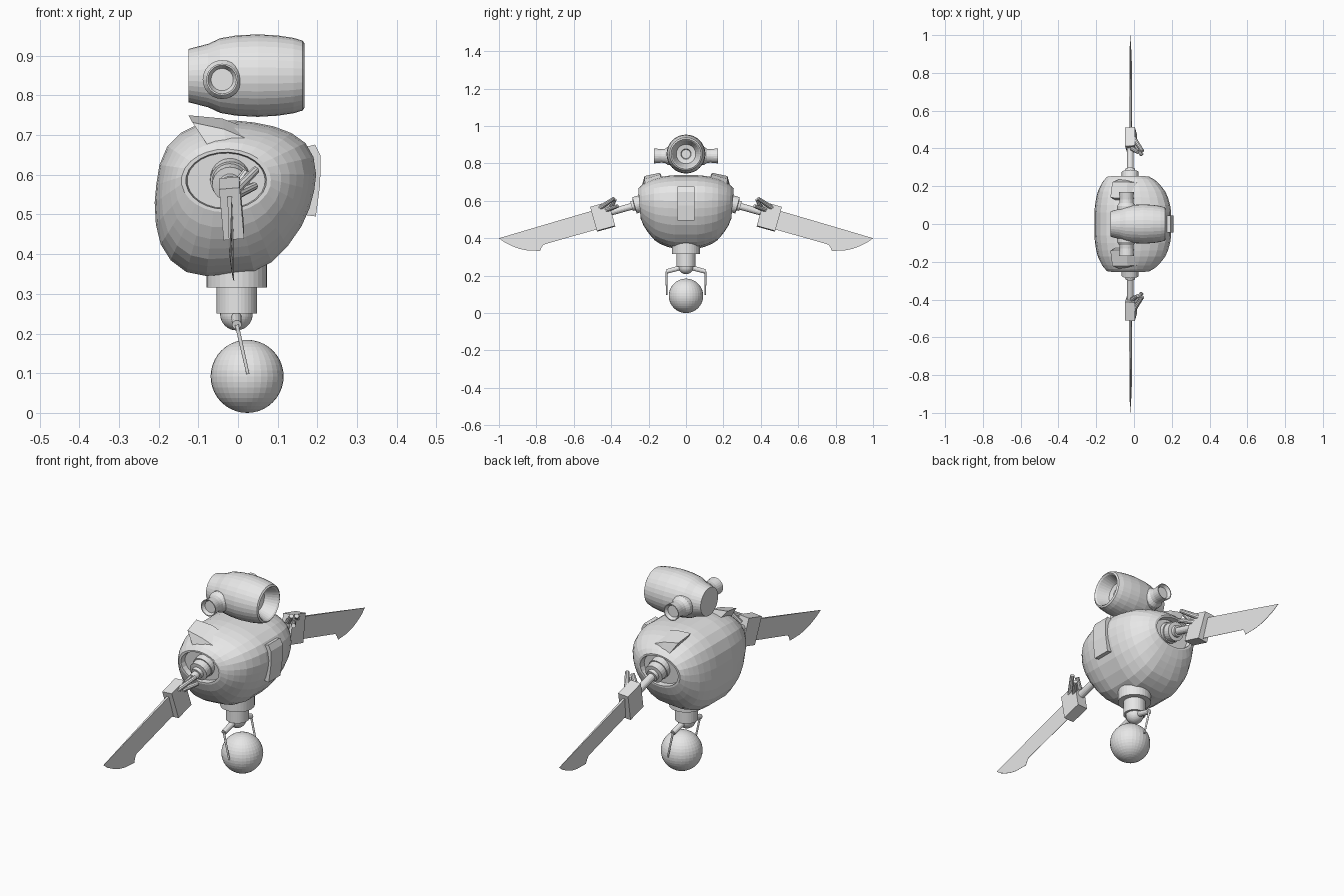
import bpy, bmesh, math
from mathutils import Vector

if "Cube" in bpy.data.objects:
    bpy.data.objects.remove(bpy.data.objects["Cube"])

grey = bpy.data.materials.new("plain_grey")
grey.diffuse_color = (0.8, 0.8, 0.8, 1)
grey.use_nodes = True
grey.node_tree.nodes["Principled BSDF"].inputs["Base Color"].default_value = grey.diffuse_color


def finish(name, bm, mirror=False):
    bmesh.ops.recalc_face_normals(bm, faces=bm.faces)
    me = bpy.data.meshes.new(name)
    bm.to_mesh(me)
    bm.free()
    me.materials.append(grey)
    ob = bpy.data.objects.new(name, me)
    bpy.context.collection.objects.link(ob)
    if mirror:
        m = ob.modifiers.new("mirror", 'MIRROR')
        m.use_axis = (False, True, False)
        m.use_mirror_merge = False
    return ob


def loft(name, rings, mirror=False):
    """Skin closed rings of equal length and cap both ends."""
    bm = bmesh.new()
    vs = [[bm.verts.new(p) for p in r] for r in rings]
    n = len(vs[0])
    for a, b in zip(vs, vs[1:]):
        for i in range(n):
            j = (i + 1) % n
            bm.faces.new((a[i], a[j], b[j], b[i]))
    bm.faces.new(vs[0])
    bm.faces.new(vs[-1])
    return finish(name, bm, mirror)


def lathe(name, start, axis, profile, sides=32, mirror=False):
    """Profile is (distance along axis, radius)."""
    start, axis = Vector(start), Vector(axis).normalized()
    u = axis.orthogonal().normalized()
    v = axis.cross(u)
    rings = []
    for d, r in profile:
        rings.append([start + axis * d + (u * math.cos(t) + v * math.sin(t)) * r
                      for t in (2 * math.pi * i / sides for i in range(sides))])
    return loft(name, rings, mirror)


def rod(name, a, b, r0, r1=None, sides=12, mirror=True):
    d = Vector(b) - Vector(a)
    return lathe(name, a, d, [(0, r0), (d.length, r1 or r0)], sides, mirror)


def ball(name, centre, r):
    bm = bmesh.new()
    bmesh.ops.create_uvsphere(bm, u_segments=32, v_segments=20, radius=r)
    bmesh.ops.translate(bm, vec=centre, verts=bm.verts)
    return finish(name, bm)


# Torso: side outline blending into the oval shoulder sockets
outline = [(.197, .60), (.19, .645), (.17, .68), (.135, .705), (.09, .722), (.04, .732),
           (-.01, .737), (-.06, .735), (-.105, .725), (-.145, .705), (-.178, .672),
           (-.198, .625), (-.206, .575), (-.21, .53), (-.207, .475), (-.195, .425),
           (-.17, .385), (-.13, .355), (-.08, .345), (-.02, .35), (.04, .357),
           (.085, .38), (.125, .42), (.16, .47), (.18, .515), (.192, .56)]


def section(y, f, k=1.0):
    ring = []
    for x, z in outline:
        t = math.atan2(z - .55, x + .02)
        ex, ez = -.03 + .113 * k * math.cos(t), .585 + .08 * k * math.sin(t)
        px, pz = x + (ex - x) * f, z + (ez - z) * f
        ring.append((px, y + f * .08 * (pz - .585), pz))
    return ring


half = [section(*s) for s in [(.06, 0), (.10, .05), (.14, .15), (.17, .26), (.195, .42),
                              (.215, .57), (.234, .76), (.249, 1), (.249, 1, .9),
                              (.222, 1, .87)]]
other = [[(x, -y, z) for x, y, z in r] for r in reversed(half)]
loft("torso", other + half)

# Chest plate on the body front
chest = [(.17, .67), (.194, .676), (.208, .648), (.207, .575), (.196, .495), (.16, .50)]
loft("chest_plate", [[(x, y, z) for x, z in chest] for y in (-.045, .045)])

# Raised shoulder wedges
loft("shoulder_wedge", [
    [(-.125, .14, .75), (-.115, .222, .732), (-.075, .238, .672), (-.085, .12, .70)],
    [(-.04, .135, .742), (-.035, .222, .715), (-.03, .236, .67), (-.03, .12, .70)],
    [(.07, .14, .70), (.06, .215, .675), (.06, .22, .65), (.07, .13, .68)]], True)

# Head barrel with a recessed lens
lathe("head", (0, 0, .85), (1, 0, 0),
      [(-.125, .067), (-.075, .08), (-.045, .094), (-.005, .101), (.05, .104), (.10, .101),
       (.14, .095), (.163, .088), (.168, .08), (.162, .074), (.12, .058), (.105, .052),
       (.10, .028), (.09, .024)])

# Ear stubs with dished ends
lathe("ear", (-.04, 0, .84), (0, 1, 0),
      [(.06, .049), (.095, .049), (.112, .038), (.13, .036), (.17, .040), (.17, .036),
       (.155, .028)], 24, True)

# Waist and hip ball
lathe("waist", (-.003, 0, 0), (0, 0, 1),
      [(.25, .051), (.316, .051), (.316, .076), (.40, .076)])
ball("hip_ball", (-.004, 0, .249), .041)

# Wheel fork and ball wheel
rod("fork_arm", (-.004, .015, .246), (-.003, .104, .222), .014, .012)
rod("fork_leg", (-.003, .104, .222), (.025, .104, .098), .005, .004)
ball("ball_wheel", (.023, 0, .092), .092)

# Arms: joint discs, rods
arm = Vector((0, 1, -.28)).normalized()
lathe("shoulder_joint", (-.02, .20, .597), arm,
      [(0, .05), (.045, .05), (.045, .045), (.078, .045), (.08, .028), (.095, .026)], 24, True)
rod("arm_rod", (-.02, .22, .590), (-.02, .42, .534), .018, sides=16)

# Hand block, leaning with the blade
up = Vector((-.085, .27, .96)).normalized()
side = arm.cross(up).normalized()
centre = Vector((-.016, .445, .515))
loft("hand", [[centre + arm * (.051 * a) + up * (.067 * b) + side * (.026 * c)
               for b, c in ((-1, -1), (1, -1), (1, 1), (-1, 1))] for a in (-1, 1)], True)

# Fingers reaching forward and inward
for i, (a, b) in enumerate([((-.005, .46, .562), (.045, .385, .612)),
                            ((-.005, .43, .55), (.042, .365, .572)),
                            ((-.01, .40, .565), (.02, .38, .607))]):
    rod("finger_%d" % (i + 1), a, b, .013, .010, 10)

# Blades: thick spine, thin lower edge
blade = [(.47, .556), (.75, .474), (1, .40), (.97, .378), (.93, .358), (.89, .343),
         (.85, .335), (.78, .332), (.772, .352), (.763, .365), (.745, .371), (.47, .449)]
faces = []
for s in (-1, 1):
    ring = []
    for y, z in blade:
        drop = .695 - .295 * y - z
        thick = max(.0007, .006 - .05 * max(drop, 0)) * min(1, .15 + 1.7 * (1 - y))
        ring.append((-.021 + .085 * drop + s * thick, y, z))
    faces.append(ring)
loft("blade", faces, True)
